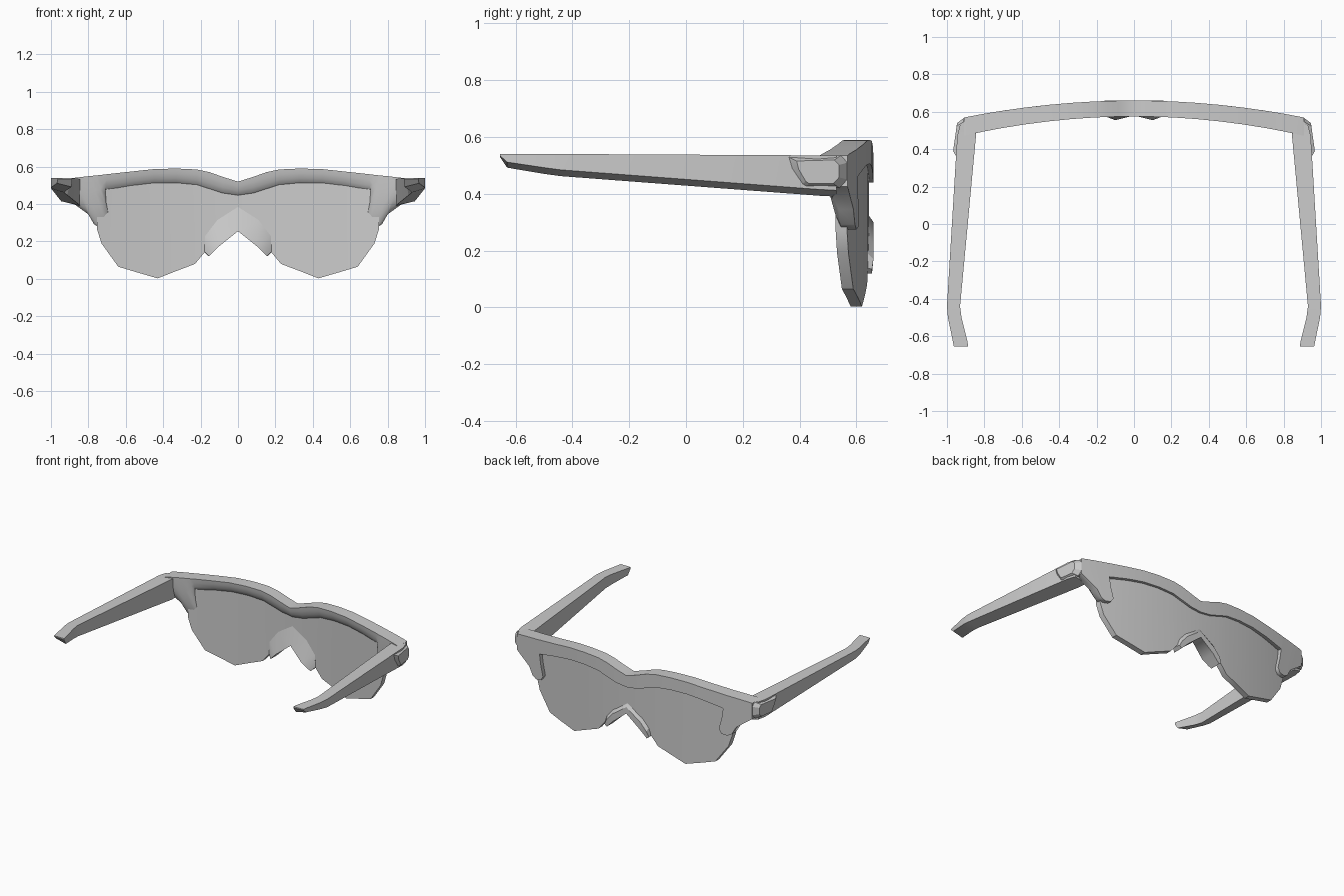
import bpy
import bmesh
import math

cube = bpy.data.objects.get("Cube")
if cube:
    bpy.data.objects.remove(cube, do_unlink=True)

grey = bpy.data.materials.new("neutral_grey")
grey.use_nodes = True
grey.diffuse_color = (0.6, 0.6, 0.6, 1)
grey.node_tree.nodes["Principled BSDF"].inputs["Base Color"].default_value = (0.6, 0.6, 0.6, 1)


def loft(name, rings, cap_start=False, angle=35):
    """Skin a row of matching rings, cap the ends and mirror across x."""
    bm = bmesh.new()
    loops = [[bm.verts.new(p) for p in ring] for ring in rings]
    count = len(loops[0])
    for a, b in zip(loops, loops[1:]):
        for i in range(count):
            j = (i + 1) % count
            bm.faces.new((a[i], a[j], b[j], b[i]))
    bm.faces.new(loops[-1])
    if cap_start:
        bm.faces.new(loops[0])
    bmesh.ops.recalc_face_normals(bm, faces=bm.faces)
    mesh = bpy.data.meshes.new(name)
    bm.to_mesh(mesh)
    bm.free()
    mesh.materials.append(grey)
    obj = bpy.data.objects.new(name, mesh)
    bpy.context.collection.objects.link(obj)
    obj.modifiers.new("mirror", 'MIRROR').use_clip = True
    bpy.ops.object.select_all(action='DESELECT')
    obj.select_set(True)
    bpy.context.view_layer.objects.active = obj
    bpy.ops.object.shade_smooth_by_angle(angle=math.radians(angle))
    return obj


def outer_y(x):
    return 0.66 - 0.11 * x * x


def inner_y(x):
    return 0.575 - 0.125 * x * x


# Brow bar with drooping ends: top x, top z, bottom x, bottom z
brow = [(0, .52, 0, .44), (.08, .545, .08, .45), (.15, .57, .15, .472), (.22, .585, .22, .495),
        (.33, .59, .33, .505), (.45, .587, .45, .503), (.58, .573, .57, .487), (.70, .56, .71, .46),
        (.73, .556, .70, .39), (.76, .553, .68, .31), (.79, .55, .70, .28), (.82, .547, .74, .275),
        (.85, .543, .77, .292), (.88, .54, .80, .345), (.91, .535, .91, .425)]


def brow_ring(xt, zt, xb, zb):
    def point(t, inset):
        x = xt + (xb - xt) * t
        y = outer_y(x) + (inner_y(x) - outer_y(x)) * inset
        return (x, y, zt + (zb - zt) * t)
    return [point(0, 1), point(0, 0), point(1, 0), point(1, .55),
            point(.85, .72), point(.6, .86), point(.3, .96)]


loft("brow_frame", [brow_ring(*s) for s in brow], angle=50)

# One-piece curved lens: x, top z, bottom z
lens = [(0, .47, .30), (.10, .485, .225), (.18, .51, .14), (.23, .52, .08), (.33, .53, .042),
        (.43, .53, .003), (.54, .515, .035), (.64, .50, .065), (.73, .47, .19), (.755, .45, .27)]


def lens_ring(x, top, bottom):
    y = 0.625 - 0.137 * x * x
    return [(x, y - .02, top), (x, y + .02, top), (x, y + .02, bottom), (x, y - .02, bottom)]


loft("lens", [lens_ring(*s) for s in lens])

# Nose rest: back upper, front upper, front lower and back lower edge
nose = [[(0, .60, .385), (0, .66, .30), (0, .66, .255), (0, .58, .255)],
        [(.11, .60, .315), (.11, .66, .222), (.10, .66, .175), (.10, .555, .175)],
        [(.175, .60, .23), (.155, .66, .17), (.14, .655, .135), (.14, .57, .135)],
        [(.18, .60, .145), (.172, .655, .135), (.155, .655, .12), (.155, .58, .12)]]
loft("nose_rest", nose, angle=30)

# Temple arms: y, inner x, outer x, bottom z
arm = [(.53, .845, .93, .39), (.47, .845, .945, .393), (-.44, .93, 1.0, .462),
       (-.50, .922, .995, .47), (-.63, .89, .968, .492), (-.655, .887, .963, .53)]


def arm_ring(y, xi, xo, zb):
    top = .535 if y > 0 else .54
    step = min(.022, (top - zb) * .4)
    return [(xi, y, top), (xo, y, top), (xo, y, zb + step), (xi, y, zb)]


loft("temple_arm", [arm_ring(*s) for s in arm], cap_start=True, angle=15)

# Faceted hinge block on the outside of each corner
block = [(.36, .53), (.37, .49), (.405, .43), (.42, .42), (.54, .42),
         (.568, .45), (.568, .51), (.545, .535)]


def block_ring(x, scale, skew):
    return [(x + skew * (y - .46), .465 + (y - .465) * scale, .478 + (z - .478) * scale) for y, z in block]


loft("hinge_block", [block_ring(.89, 1, 0), block_ring(.93, 1, -.2), block_ring(.957, .72, -.1)],
     cap_start=True, angle=15)
